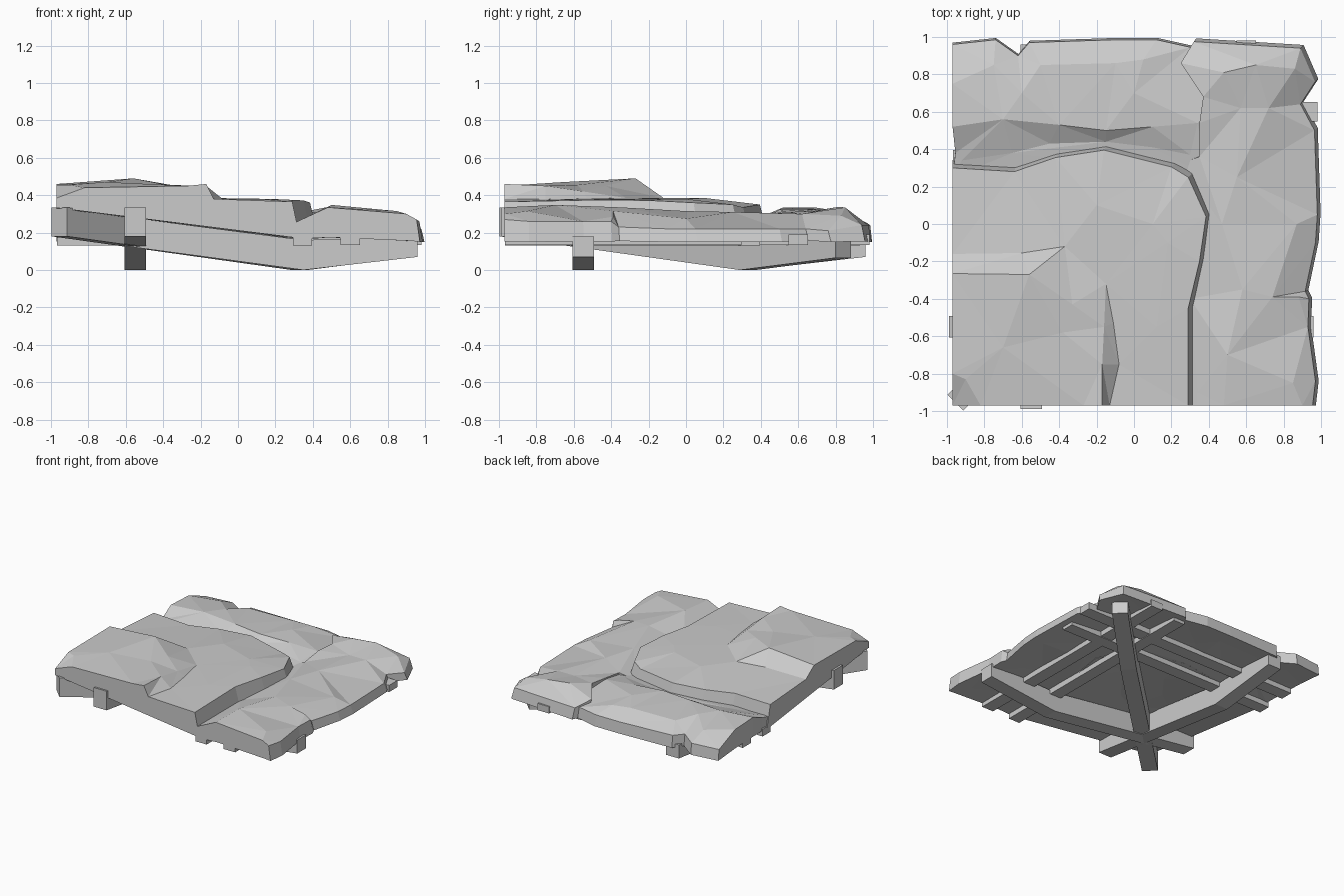
import bpy
from mathutils import Vector
from mathutils.geometry import delaunay_2d_cdt

CUT = -0.97  # flat cut plane on the front and left sides


def make(name, verts, faces):
    me = bpy.data.meshes.new(name)
    me.from_pydata(verts, [], faces)
    me.update()
    ob = bpy.data.objects.new(name, me)
    bpy.context.collection.objects.link(ob)
    return ob


# Underside of the roof: falls toward the eaves, then flattens out
def base(x, y):
    m = max(x, y)
    if m < 0.37:
        return 0.165 + (0.37 - m) * 0.125
    return 0.165 + (m - 0.37) * 0.08 if m < 0.6 else 0.183 - (m - 0.6) * 0.085


# Faceted slab: triangulated top, flared sides, underside following the rafters
def slab(name, outline, inner, flare):
    pts = outline + inner
    n = len(outline)
    co, _, tris, orig, _, _ = delaunay_2d_cdt(
        [Vector(p[:2]) for p in pts], [], [list(range(n))], 1, 1e-5)
    index = [o[0] for o in orig]
    tris = [[index[i] for i in t] for t in tris]
    low = []
    for x, y, z in pts:
        bx, by = CUT + (x - CUT) * flare, CUT + (y - CUT) * flare
        low.append((bx, by, base(bx, by)))
    k = len(pts)
    faces = tris + [[i + k for i in reversed(t)] for t in tris]
    faces += [[i, i + k, (i + 1) % n + k, (i + 1) % n] for i in range(n)]
    make(name, pts + low, faces)


# Bent timber: profile of (s, bottom, top) swept along a horizontal line
def beam(name, origin, along, across, profile):
    o, d, w = Vector(origin), Vector(along), Vector(across)
    verts = []
    for s, zb, zt in profile:
        for side, z in ((-1, zb), (1, zb), (1, zt), (-1, zt)):
            p = o + d * s + w * side
            verts.append((p.x, p.y, z))
    faces = [(0, 1, 2, 3)]
    for j in range(len(profile) - 1):
        a = j * 4
        faces += [(a + i, a + 4 + i, a + 4 + (i + 1) % 4, a + (i + 1) % 4) for i in range(4)]
    e = len(verts)
    faces.append((e - 1, e - 2, e - 3, e - 4))
    ob = make(name, verts, faces)
    if d.x * w.y - d.y * w.x < 0:
        ob.data.flip_normals()


# Rafters, one each way, and the diagonal hip beam
rafter = [(-0.99, 0.18, 0.335), (0.35, 0.0, 0.16), (0.96, 0.07, 0.18)]
beam("rafter_right", (0, -0.55), (1, 0), (0, 0.058), rafter)
beam("rafter_back", (-0.55, 0), (0, 1), (0.058, 0), rafter)
beam("hip_beam", (0, 0), (1, 1), (0.042, -0.042),
     [(-0.955, 0.18, 0.335), (0.33, 0.0, 0.16), (0.84, 0.065, 0.16)])

# Battens parallel to both eaves
for i, (p, zb, zt, w) in enumerate([(0.60, 0.135, 0.19, 0.052), (0.345, 0.13, 0.19, 0.05)]):
    prof = [(-0.968, zb, zt), (0.98 - 0.05 * i, zb, zt)]
    beam(f"batten_y_{i}", (p, 0), (0, 1), (w, 0), prof)
    beam(f"batten_x_{i}", (0, p), (1, 0), (0, w), prof)

# Upper slab with the raised corner
slab("upper_slab", [
    (-.97, -.97, .385), (-.82, -.97, .44), (-.27, -.97, .45), (-.17, -.97, .46),
    (-.13, -.97, .38), (.29, -.97, .365), (.29, -.45, .375), (.35, -.2, .372),
    (.385, .04, .36), (.29, .25, .35), (.2, .305, .335), (-.16, .395, .35),
    (-.42, .355, .35), (-.64, .28, .35), (-.97, .3, .355), (-.97, -.16, .385),
    (-.97, -.265, .46), (-.97, -.8, .455)], [
    (-.56, -.27, .49), (-.6, -.155, .388), (-.37, -.12, .385), (-.15, -.32, .385),
    (-.33, -.43, .45), (-.38, -.58, .455), (-.08, -.75, .378), (-.17, -.75, .45),
    (-.16, -.55, .42), (-.11, -.53, .382), (.12, -.55, .38), (.1, 0, .38), (-.2, .1, .385), (-.7, -.66, .47),
    (-.9, -.83, .455), (.18, -.1, .38)], 1.033)

# Lower slab along the right eave
slab("right_eave_slab", [
    (.3, -.97, .25), (.34, -.97, .27), (.48, -.97, .335), (.9, -.97, .3),
    (.955, -.97, .27), (.97, -.84, .26), (.93, -.55, .26), (.935, -.4, .26),
    (.915, -.36, .23), (.97, -.1, .22), (.98, .05, .22), (.965, .5, .22),
    (.89, .64, .22), (.968, .76, .21), (.89, .94, .24), (.32, .975, .24),
    (.25, .86, .285), (.37, .68, .315), (.35, .54, .31), (.35, .36, .285),
    (.24, .32, .24), (.3, -.4, .25)], [
    (.5, -.7, .348), (.34, -.9, .27), (.58, -.35, .335), (.47, 0, .315), (.85, -.85, .315),
    (.74, -.39, .315), (.88, -.39, .285), (.87, 0, .275), (.57, .62, .3),
    (.48, .81, .337), (.65, .85, .335), (.86, .83, .29), (.72, .62, .3),
    (.55, .25, .31)], 1.009)

# Lower slab along the back eave
slab("back_eave_slab", [
    (-.97, .25, .25), (.4, .25, .25), (.42, .6, .28), (.4, .94, .22), (.3, .945, .24),
    (.12, .985, .24), (-.1, .985, .24), (-.56, .97, .25), (-.62, .9, .25),
    (-.74, .985, .24), (-.97, .96, .24), (-.97, .75, .325), (-.97, .52, .335),
    (-.955, .38, .275)], [
    (-.92, .34, .27), (-.7, .56, .335), (-.4, .53, .33), (-.15, .5, .325), (.1, .52, .315),
    (.34, .54, .3), (-.6, .7, .333), (-.75, .85, .3), (-.5, .85, .31), (-.1, .86, .31),
    (.05, .88, .3), (0, .7, .325), (-.65, .38, .272), (-.45, .43, .275), (-.15, .44, .28),
    (.1, .41, .275), (.3, .37, .27)], 1.005)
